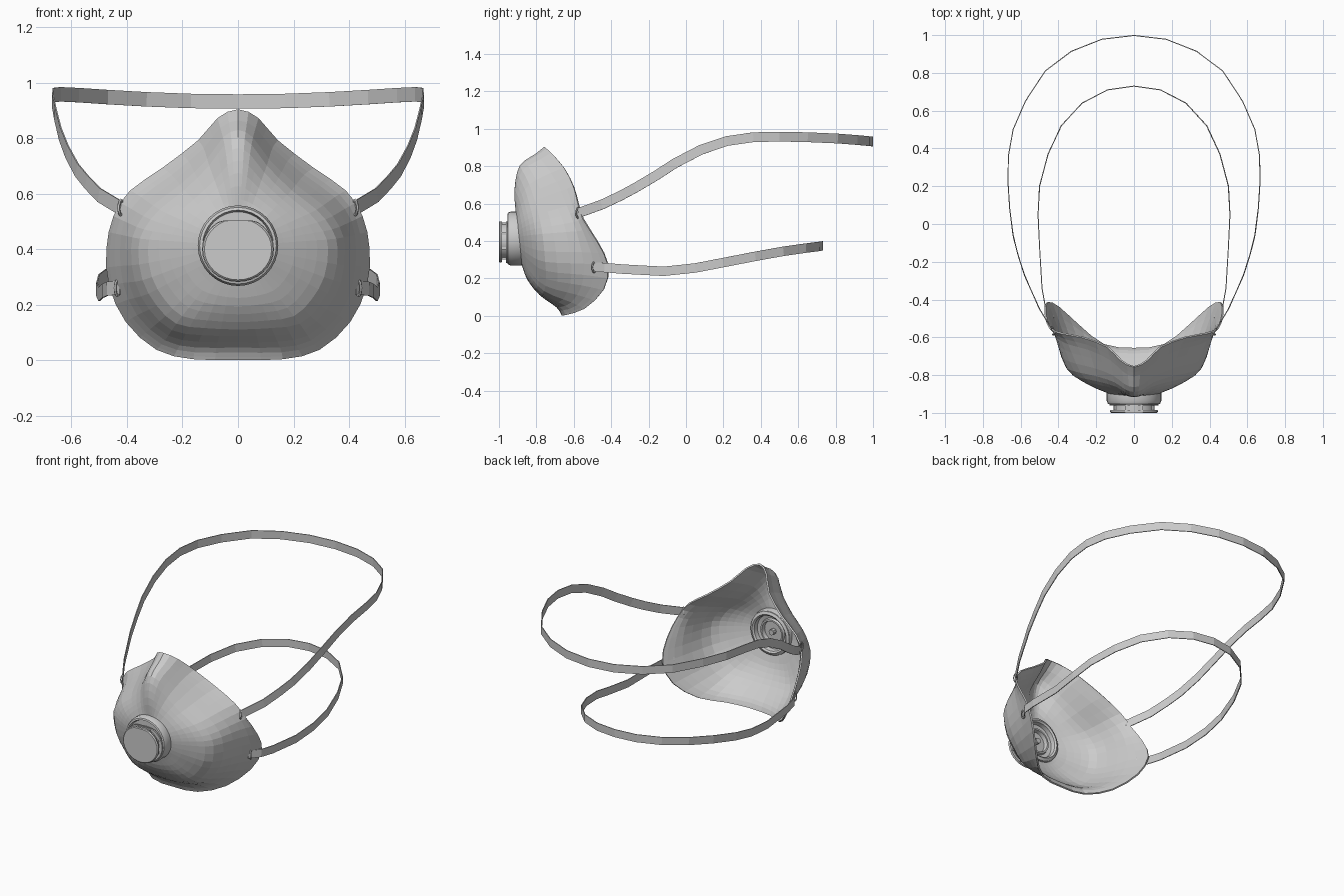
import bpy, bmesh, math
from mathutils import Vector as V

if "Cube" in bpy.data.objects:
    bpy.data.objects.remove(bpy.data.objects["Cube"])


def obj(name, verts, faces):
    me = bpy.data.meshes.new(name)
    me.from_pydata([tuple(v) for v in verts], [], faces)
    bm = bmesh.new()
    bm.from_mesh(me)
    bmesh.ops.remove_doubles(bm, verts=bm.verts, dist=1e-5)
    bmesh.ops.recalc_face_normals(bm, faces=bm.faces)
    bm.to_mesh(me)
    bm.free()
    o = bpy.data.objects.new(name, me)
    bpy.context.collection.objects.link(o)
    return o


def spline(pts, sub, closed=False):
    """Catmull-Rom curve through the points."""
    p = [V(q) for q in pts]
    n = len(p)
    get = (lambda i: p[i % n]) if closed else (lambda i: p[max(0, min(n - 1, i))])
    out = []
    for i in range(n if closed else n - 1):
        a, b, c, d = (get(i + k) for k in (-1, 0, 1, 2))
        for s in range(sub):
            t = s / sub
            out.append(0.5 * (2 * b + (c - a) * t + (2 * a - 5 * b + 4 * c - d) * t * t
                              + (3 * b - a - 3 * c + d) * t ** 3))
    return out if closed else out + [p[-1]]


def mirrored(half):
    return list(half) + [(-x, y, z) for x, y, z in half[-2:0:-1]]


def grid_faces(rows, cols, wrap_rows=False):
    return [(r * cols + c, r * cols + (c + 1) % cols,
             (r + 1) % rows * cols + (c + 1) % cols, (r + 1) % rows * cols + c)
            for r in range(rows if wrap_rows else rows - 1) for c in range(cols)]


CZ = 0.413  # valve axis height

# Mask shell: half loops from nose to chin, lofted towards the valve opening
rim = [(0, -.755, .90), (.07, -.72, .87), (.14, -.65, .79), (.27, -.60, .69),
       (.385, -.578, .61), (.445, -.55, .52), (.47, -.475, .40), (.46, -.415, .27),
       (.40, -.44, .14), (.29, -.54, .04), (.16, -.64, .006), (0, -.66, .004)]
flange = [(0, -.805, .86), (.06, -.775, .835), (.12, -.72, .762), (.235, -.665, .665),
          (.345, -.635, .585), (.405, -.60, .50), (.42, -.57, .40), (.41, -.545, .28),
          (.36, -.555, .165), (.26, -.61, .075), (.15, -.67, .05), (0, -.69, .05)]
shoulder = [(0, -.885, .80), (.045, -.872, .775), (.10, -.835, .70), (.19, -.805, .61),
            (.28, -.785, .54), (.335, -.77, .47), (.355, -.76, .40), (.34, -.75, .29),
            (.29, -.745, .20), (.22, -.755, .135), (.12, -.775, .12), (0, -.78, .115)]
mouth, mid = [], []
for x, y, z in shoulder:
    a = math.atan2(x, z - CZ)
    m = V((.135 * math.sin(a), -.89 - .015 * math.cos(a), CZ + .135 * math.cos(a)))
    mouth.append(tuple(m))
    mid.append(tuple((m + V((x, y, z))) / 2 + V((0, -.017, 0))))
loops = [spline(mirrored(h), 2, True) for h in (rim, flange, shoulder, mid, mouth)]
cols = len(loops[0])
columns = [spline([lp[c] for lp in loops], 3) for c in range(cols)]
rows = len(columns[0])
shell = obj("mask_shell", [columns[c][r] for r in range(rows) for c in range(cols)],
            grid_faces(rows, cols))
sol = shell.modifiers.new("thickness", 'SOLIDIFY')
sol.thickness = 0.01
sol.offset = 0


def lathe(name, profile, n=32, cz=CZ, sx=1.0, top=None):
    """Revolve (radius, y) points about the front-back axis."""
    verts = []
    for r, y in profile:
        for i in range(n):
            a = 2 * math.pi * i / n
            z = r * math.cos(a)
            verts.append((r * sx * math.sin(a), y, cz + (min(z, top) if top else z)))
    o = obj(name, verts, [f for f in grid_faces(len(profile), n)])
    for p in o.data.polygons:
        p.use_smooth = True
    bpy.context.view_layer.objects.active = o
    o.select_set(True)
    bpy.ops.object.shade_smooth_by_angle(angle=math.radians(30))
    o.select_set(False)
    return o


# Valve housing, grooved outlet cap and inner seat
lathe("valve_housing", [(.118, -.86), (.14, -.862), (.145, -.885), (.145, -.935), (.138, -.952),
                        (.128, -.955), (.122, -.935), (0, -.935)])
lathe("valve_cap", [(0, -.93), (.098, -.93), (.098, -.952), (.118, -.952), (.118, -.962),
                    (.098, -.962), (.098, -.984), (.113, -.984), (.116, -.994), (.11, -1.0), (0, -1.0)],
      cz=.40, sx=1.1, top=.104)
lathe("valve_seat", [(.14, -.885), (.138, -.858), (.122, -.85), (.112, -.858), (.108, -.885), (.085, -.89),
                     (.08, -.875), (.07, -.875), (.066, -.90), (0, -.90)])
lathe("valve_pin", [(.018, -.90), (.018, -.872), (0, -.872)], n=8)
# Fins holding the cap
for i in range(8):
    a = 2 * math.pi * (i + .5) / 8
    c = V((.108 * math.sin(a), -.973, .40 + .1 * math.cos(a)))
    fv = [c + V((sx * .006, sy * .014, sz * .006)) for sx in (-1, 1) for sy in (-1, 1) for sz in (-1, 1)]
    obj("cap_fin", fv, [(0, 1, 3, 2), (4, 5, 7, 6), (0, 1, 5, 4), (2, 3, 7, 6), (0, 2, 6, 4), (1, 3, 7, 5)])


def strap(name, half, width, thick=.005):
    """Flat band following a mirrored path, its width kept upright."""
    path = spline(half + [(-x, y, z) for x, y, z in half[-2::-1]], 1)
    n = len(path)
    verts = []
    for i, p in enumerate(path):
        t = (path[min(i + 1, n - 1)] - path[max(i - 1, 0)]).normalized()
        w = (V((0, 0, 1)) - t * t.z).normalized()
        s = t.cross(w)
        verts += [p + w * width / 2 * a + s * thick / 2 * b
                  for a, b in ((1, 1), (1, -1), (-1, -1), (-1, 1))]
    obj(name, verts, grid_faces(n, 4) + [(0, 1, 2, 3), tuple(range(4 * n - 4, 4 * n))])


strap("upper_strap", [(.425, -.575, .55), (.50, -.45, .595), (.545, -.35, .642), (.58, -.27, .685),
                      (.615, -.16, .75), (.64, -.06, .815), (.658, .08, .888), (.667, .22, .935),
                      (.665, .36, .955), (.64, .5, .958), (.575, .65, .955), (.47, .81, .948),
                      (.33, .915, .94), (.17, .978, .934), (0, .998, .932)], .052)
strap("lower_strap", [(.425, -.50, .262), (.47, -.435, .258), (.487, -.34, .25), (.50, -.12, .238),
                      (.508, .05, .256), (.50, .2, .285), (.455, .37, .318), (.385, .52, .345),
                      (.275, .64, .362), (.14, .71, .371), (0, .73, .374)], .05)

# Oval loops that fix the straps to the flange
for side in (-1, 1):
    for name, c in (("upper_clip", (.422, -.578, .55)), ("lower_clip", (.435, -.492, .26))):
        verts = []
        for i in range(16):
            a = 2 * math.pi * i / 16
            d = V((.5 * math.cos(a), -.6 * math.cos(a), 1.7 * math.sin(a)))
            for k in range(6):
                b = 2 * math.pi * k / 6
                p = V(c) + d * (.015 + .004 * math.cos(b)) + V((.77, .64, 0)) * .006 * math.sin(b)
                verts.append((p.x * side, p.y, p.z))
        obj(name, verts, grid_faces(16, 6, True))
